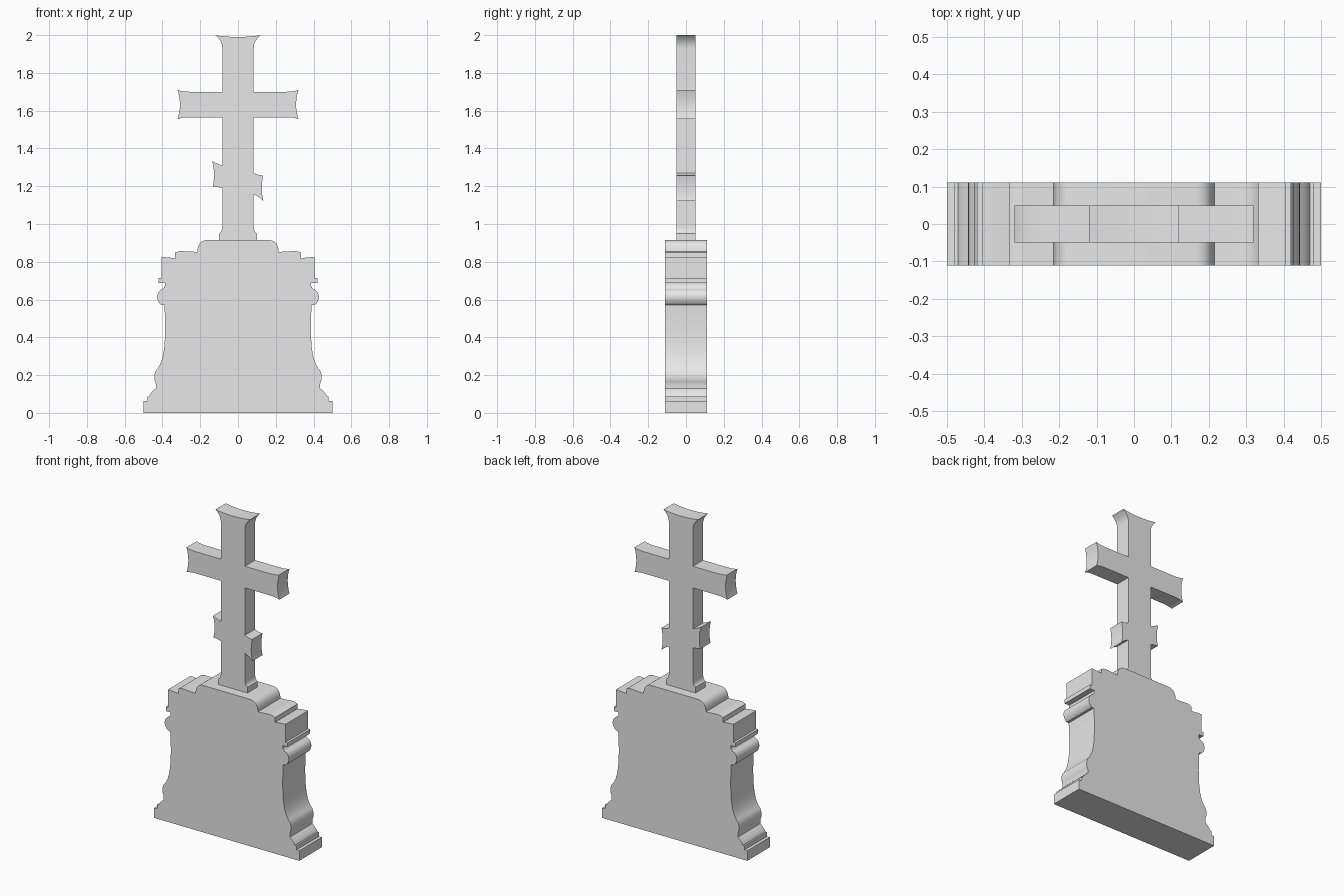
import bpy, bmesh

stone = bpy.data.materials.new("grey stone")
stone.diffuse_color = (0.8, 0.8, 0.8, 1)


def trace(path, steps=8):
    """(x, z) is a straight step, (cx, cz, x, z) a quadratic curve."""
    pts = []
    for p in path:
        if len(p) == 2:
            pts.append(p)
        else:
            x0, z0 = pts[-1]
            cx, cz, x1, z1 = p
            for i in range(1, steps + 1):
                t = i / steps
                a, b, c = (1 - t) ** 2, 2 * t * (1 - t), t * t
                pts.append((a * x0 + b * cx + c * x1, a * z0 + b * cz + c * z1))
    return pts


def mirrored(pts):
    return pts + [(-x, z) for x, z in reversed(pts) if x > 1e-6]


def slab(name, outline, depth):
    """Extrude an outline in the xz plane, centred on y = 0."""
    bm = bmesh.new()
    face = bm.faces.new([bm.verts.new((x, -depth / 2, z)) for x, z in outline])
    ext = bmesh.ops.extrude_face_region(bm, geom=[face], use_keep_orig=True)
    moved = [v for v in ext["geom"] if isinstance(v, bmesh.types.BMVert)]
    bmesh.ops.translate(bm, vec=(0, depth, 0), verts=moved)
    bmesh.ops.recalc_face_normals(bm, faces=bm.faces)
    mesh = bpy.data.meshes.new(name)
    bm.to_mesh(mesh)
    bm.free()
    mesh.materials.append(stone)
    obj = bpy.data.objects.new(name, mesh)
    bpy.context.collection.objects.link(obj)
    bpy.ops.object.select_all(action='DESELECT')
    bpy.context.view_layer.objects.active = obj
    obj.select_set(True)
    bpy.ops.object.shade_smooth_by_angle(angle=0.52)
    return obj


# Moulded pedestal, right half from foot to top
pedestal = trace([
    (0.5, 0), (0.5, 0.062), (0.48, 0.062), (0.48, 0.088),
    (0.47, 0.088), (0.465, 0.105, 0.435, 0.13), (0.435, 0.155),
    (0.452, 0.19, 0.434, 0.225),
    (0.39, 0.27, 0.387, 0.40), (0.383, 0.46, 0.39, 0.57),
    (0.405, 0.57), (0.426, 0.585, 0.428, 0.615), (0.425, 0.645, 0.40, 0.655),
    (0.385, 0.665, 0.386, 0.687),
    (0.42, 0.687), (0.42, 0.713), (0.405, 0.713), (0.405, 0.825),
    (0.375, 0.825, 0.333, 0.818), (0.333, 0.848), (0.31, 0.86, 0.285, 0.856),
    (0.215, 0.852), (0.213, 0.87), (0.205, 0.912, 0.165, 0.915),
])
slab("pedestal", mirrored(pedestal), 0.222)

# Cross: one outline with flared, hollowed ends and a slanted lower bar
right = [
    (0.1, 0.91), (0.1, 0.95), (0.083, 0.96, 0.083, 0.99),
    (0.083, 1.157), (0.11, 1.143), (0.12, 1.136, 0.134, 1.122),
    (0.118, 1.19, 0.134, 1.258), (0.11, 1.256, 0.083, 1.27),
]
upper = [
    (0.083, 1.565), (0.25, 1.565), (0.295, 1.565, 0.32, 1.555),
    (0.295, 1.632, 0.32, 1.71), (0.295, 1.7, 0.25, 1.7), (0.083, 1.7),
    (0.083, 1.93), (0.083, 1.97, 0.12, 2.0), (0.06, 1.99, 0.0, 1.99),
]
left = [
    (-0.083, 1.31), (-0.11, 1.32, -0.137, 1.333),
    (-0.118, 1.265, -0.134, 1.198), (-0.11, 1.197, -0.083, 1.19),
    (-0.083, 0.99), (-0.083, 0.96, -0.1, 0.95), (-0.1, 0.91),
]
slab("cross", trace(right) + mirrored(trace(upper)) + trace(left), 0.1)
